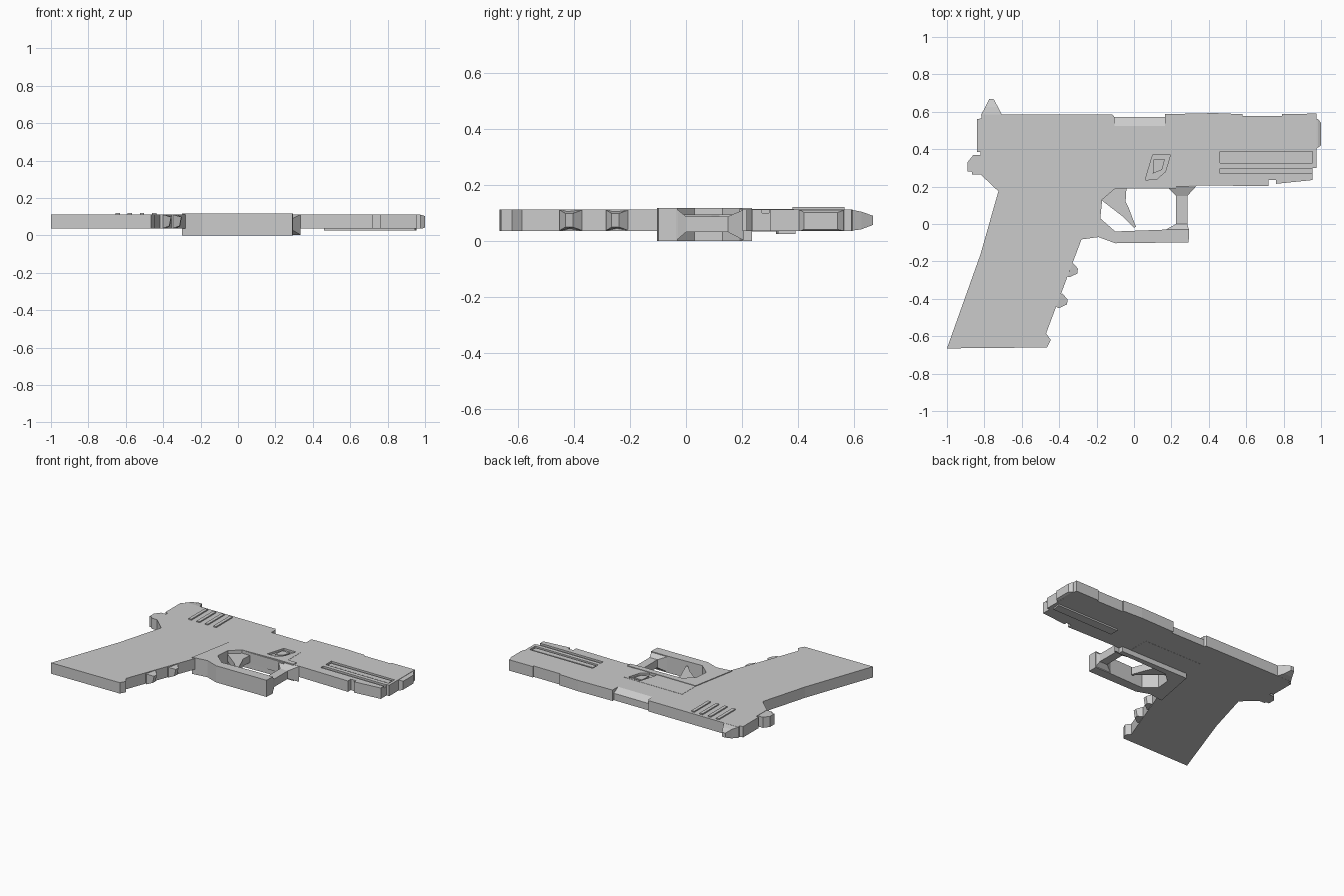
import bpy, bmesh

if "Cube" in bpy.data.objects:
    bpy.data.objects.remove(bpy.data.objects["Cube"])

LOW, TOP = 0.036, 0.113


def finish(name, bm):
    bmesh.ops.recalc_face_normals(bm, faces=bm.faces)
    mesh = bpy.data.meshes.new(name)
    bm.to_mesh(mesh)
    bm.free()
    obj = bpy.data.objects.new(name, mesh)
    bpy.context.collection.objects.link(obj)
    return obj


def loft(name, rings):
    """Skin a list of equal-length closed rings and cap both ends."""
    bm = bmesh.new()
    vs = [[bm.verts.new(p) for p in ring] for ring in rings]
    n = len(vs[0])
    for a, b in zip(vs, vs[1:]):
        for i in range(n):
            j = (i + 1) % n
            bm.faces.new((a[i], a[j], b[j], b[i]))
    bm.faces.new(vs[0])
    bm.faces.new(vs[-1])
    return finish(name, bm)


def plate(name, pts, z0=LOW, z1=TOP):
    return loft(name, [[(x, y, z) for x, y in pts] for z in (z0, z1)])


def rect(x0, x1, y0, y1):
    return [(x0, y0), (x1, y0), (x1, y1), (x0, y1)]


def ring_y(y, x0, x1, z0, z1):
    return [(x0, y, z0), (x1, y, z0), (x1, y, z1), (x0, y, z1)]


def ring_x(x, y0, y1, z0, z1):
    return [(x, y0, z0), (x, y1, z0), (x, y1, z1), (x, y0, z1)]


def cut(target, cutter):
    cutter.hide_render = True
    cutter.hide_set(True)
    mod = target.modifiers.new(cutter.name, 'BOOLEAN')
    mod.operation = 'DIFFERENCE'
    mod.solver = 'EXACT'
    mod.object = cutter


# Main silhouette: grip, rear, slide, muzzle, underside
body = plate("body", [
    (-1, -.665), (-.82, -.16), (-.725, .175), (-.82, .265), (-.82, .385),
    (-.84, .385), (-.84, .56), (-.815, .565), (-.815, .585), (-.115, .585),
    (-.105, .572), (.165, .572), (.165, .587), (.43, .593), (.58, .587),
    (.58, .577), (.79, .577), (.79, .588), (.975, .59), (.975, .3),
    (.955, .3), (.955, .235), (.76, .215), (.76, .235), (.72, .235),
    (.72, .202), (.34, .207), (.17, .2), (-.1, .19), (-.17, .13),
    (-.18, .03), (-.19, -.07), (-.28, -.08), (-.47, -.585),
    (-.445, -.62), (-.465, -.66)])

# Recesses in the upper face
cut(body, plate("side_slot_cutter", rect(.46, .955, .325, .388), .1, .2))
cut(body, plate("lower_slot_cutter", rect(.46, .957, .27, .296), .1, .2))
# Sloped ejection port
port = [(.525, TOP), (.525, .2), (.65, .2), (.65, .06), (.572, .085)]
cut(body, loft("port_cutter", [[(x, y, z) for y, z in port] for x in (-.105, .165)]))

# Rail inside the slot and rail on the underside
loft("slot_rail", [ring_x(.47, .335, .37, .09, .108), ring_x(.945, .335, .375, .09, .108)])
plate("underside_rail", [(.46, .32), (.945, .328), (.955, .39), (.46, .385)], .025, .05)

# Receiver panel, faintly proud on both faces, with the lever recess
panel = plate("receiver_panel", rect(-.24, .225, .19, .385), LOW - .001, TOP + .0015)
lever = [(.1, .37), (.195, .37), (.168, .28), (.12, .238), (.06, .236)]
for part in (body, panel):
    cut(part, plate("lever_cutter", lever, .1, .2))
plate("lever", [(.105, .345), (.165, .345), (.15, .29), (.1, .27)], .09, .109)

# Rear sight, tang and muzzle tip, tapered outward
loft("rear_sight", [ring_y(.58, -.82, -.705, LOW, TOP), ring_y(.625, -.795, -.727, .042, .105),
                    ring_y(.667, -.775, -.75, .058, .09)])
plate("rear_tang", [(-.80, .265), (-.865, .265), (-.868, .28), (-.89, .28),
                    (-.89, .33), (-.86, .368), (-.80, .368)], LOW, TOP - .002)
loft("muzzle", [ring_x(.97, .4, .565, LOW, TOP - .002), ring_x(.985, .41, .56, .037, .109),
                ring_x(1, .42, .54, .042, .102)])

# Rear grip serrations
for i in range(4):
    x = -.655 + i * .065
    plate(f"serration_{i + 1}", rect(x, x + .023, .38, .565), TOP - .02, .121)

# Finger ridges on the front of the grip
for i, (dx, dy) in enumerate([(0, 0), (-.055, -.165)]):
    base = [(-.33, -.205), (-.3, -.238), (-.303, -.265), (-.347, -.285), (-.39, -.26)]
    pts = [(x + dx, y + dy) for x, y in base]
    inset = [(0, 0), (.012, .012), (.012, .012), (0, 0), (0, 0)]
    loft(f"finger_ridge_{i + 1}", [
        [(x - d * .8, y, LOW + .002 + d) if k == 0 else (x, y, TOP - .002 - d)
         for (x, y), (d, _) in zip(pts, inset)] for k in (0, 1)])

# Trigger guard with the thicker central frame
plate("trigger_guard", [
    (-.3, -.085), (-.19, -.07), (-.1, -.103), (.292, -.098), (.295, -.03),
    (.17, -.03), (-.1, -.04), (-.18, .03), (-.17, .13), (-.1, .19),
    (.17, .2), (.295, .2), (.295, .235), (-.24, .235)], 0, .118)
loft("guard_post", [ring_y(-.035, .16, .295, .002, .116), ring_y(.0, .225, .285, .032, .088),
                    ring_y(.15, .225, .285, .032, .088), ring_y(.205, .17, .335, .003, .112)])

# Trigger
plate("trigger", [(-.19, .14), (-.11, .2), (-.04, .2), (-.045, .12), (-.03, .09),
                  (.01, -.015), (0, -.02), (-.06, .04)], .045, .095)
